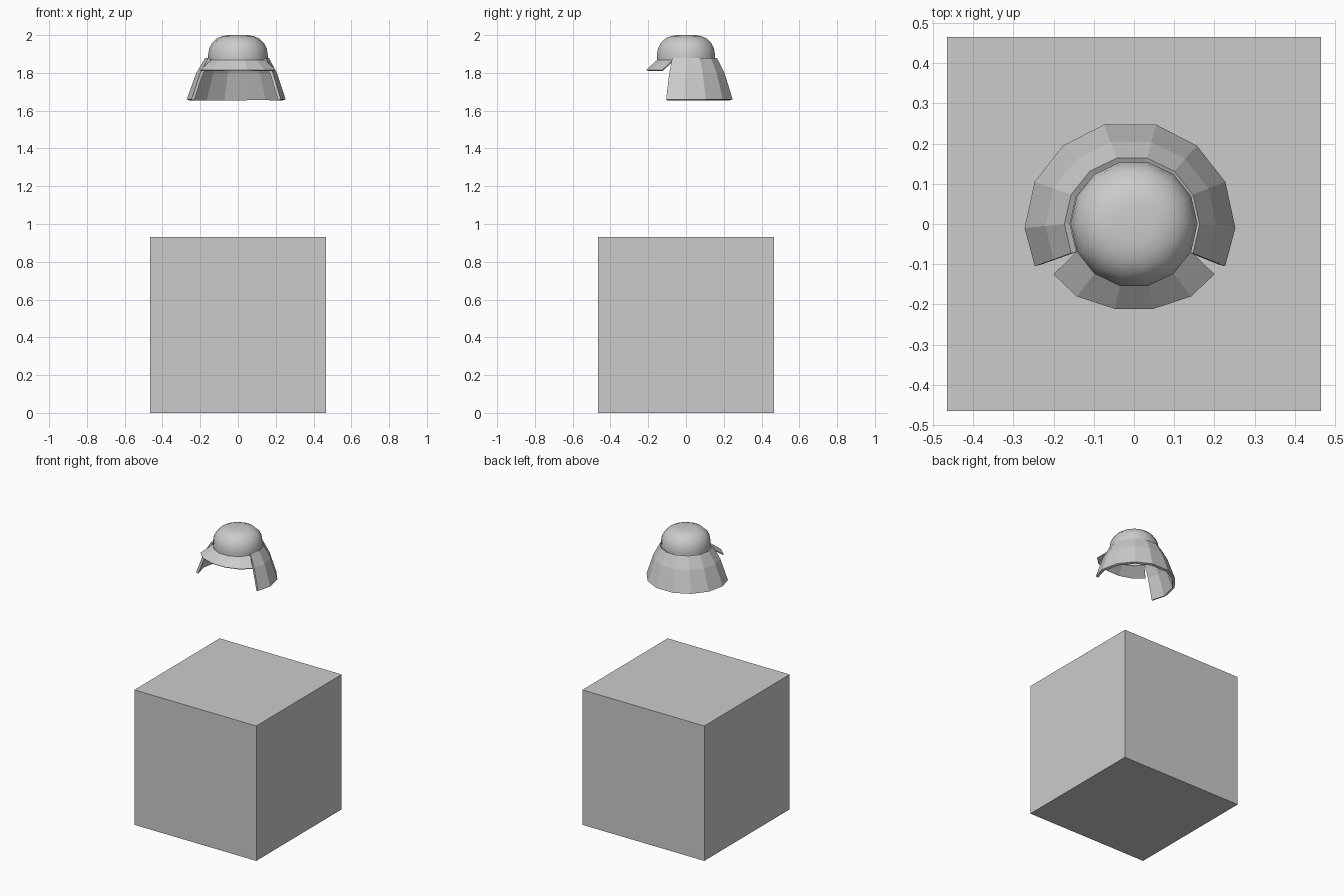
import bpy, bmesh
from math import sin, cos, pi

if "Cube" in bpy.data.objects:
    bpy.data.objects.remove(bpy.data.objects["Cube"])

SIDES = 14


def make_object(name, rows, closed=False, cap=False):
    """Skin quads between successive rows of points."""
    bm = bmesh.new()
    grid = [[bm.verts.new(p) for p in row] for row in rows]
    n = len(rows[0])
    for a, b in zip(grid, grid[1:]):
        for i in range(n if closed else n - 1):
            j = (i + 1) % n
            bm.faces.new((a[i], a[j], b[j], b[i]))
    if cap:
        bm.faces.new(grid[-1])
    bmesh.ops.recalc_face_normals(bm, faces=bm.faces)
    mesh = bpy.data.meshes.new(name)
    bm.to_mesh(mesh)
    bm.free()
    obj = bpy.data.objects.new(name, mesh)
    bpy.context.collection.objects.link(obj)
    return obj


def ring(r, z, first=0, count=SIDES, cx=0.0):
    """Points of a 14-sided ring, starting at the given corner."""
    angles = [2 * pi * (first + i) / SIDES for i in range(count)]
    return [(cx + r * cos(a), r * sin(a), z) for a in angles]


def mirrored(half, z, cx=0.0):
    """Half outline (right side, ending at the middle) mirrored to the left."""
    right = [(cx + x, y, z) for x, y in half]
    left = [(cx - x, y, z) for x, y in reversed(half)]
    return right + left


def blend(a, b, t, z):
    return [(p[0] + (q[0] - p[0]) * t, p[1] + (q[1] - p[1]) * t, z)
            for p, q in zip(a, b)]


def thicken(obj, amount):
    mod = obj.modifiers.new("thickness", 'SOLIDIFY')
    mod.thickness = amount
    mod.offset = -1


# Base block
bpy.ops.mesh.primitive_cube_add(size=0.93, location=(0, 0, 0.465))
bpy.context.object.name = "base_block"

# Smooth helmet bowl
profile = [(0.157, 1.865), (0.158, 1.895), (0.152, 1.93), (0.136, 1.96),
           (0.112, 1.982), (0.082, 1.995), (0.05, 2.0)]
bowl = make_object("helmet_bowl", [ring(r, z) for r, z in profile], True, True)
for poly in bowl.data.polygons:
    poly.use_smooth = True

# Flared neck guard around the sides and back
top = ring(0.168, 1.88, -1, 10, -0.005)
hem = mirrored([(0.2365, -0.105), (0.262, -0.01), (0.237, 0.105),
                (0.166, 0.195), (0.065, 0.247)], 1.66, -0.01)
guard = make_object("neck_guard", [top, blend(top, hem, 0.48, 1.80), hem])
thicken(guard, 0.016)

# Front visor
inner = ring(0.157, 1.868, 8, 6)
outer = mirrored([(-0.2, -0.125), (-0.142, -0.18), (-0.048, -0.211)], 1.816)
visor = make_object("visor", [inner, outer])
# make the outside of the visor face upward before thickening it
if visor.data.polygons[2].normal.z < 0:
    visor.data.flip_normals()
if guard.data.polygons[4].normal.y < 0:
    guard.data.flip_normals()
thicken(visor, 0.006)
